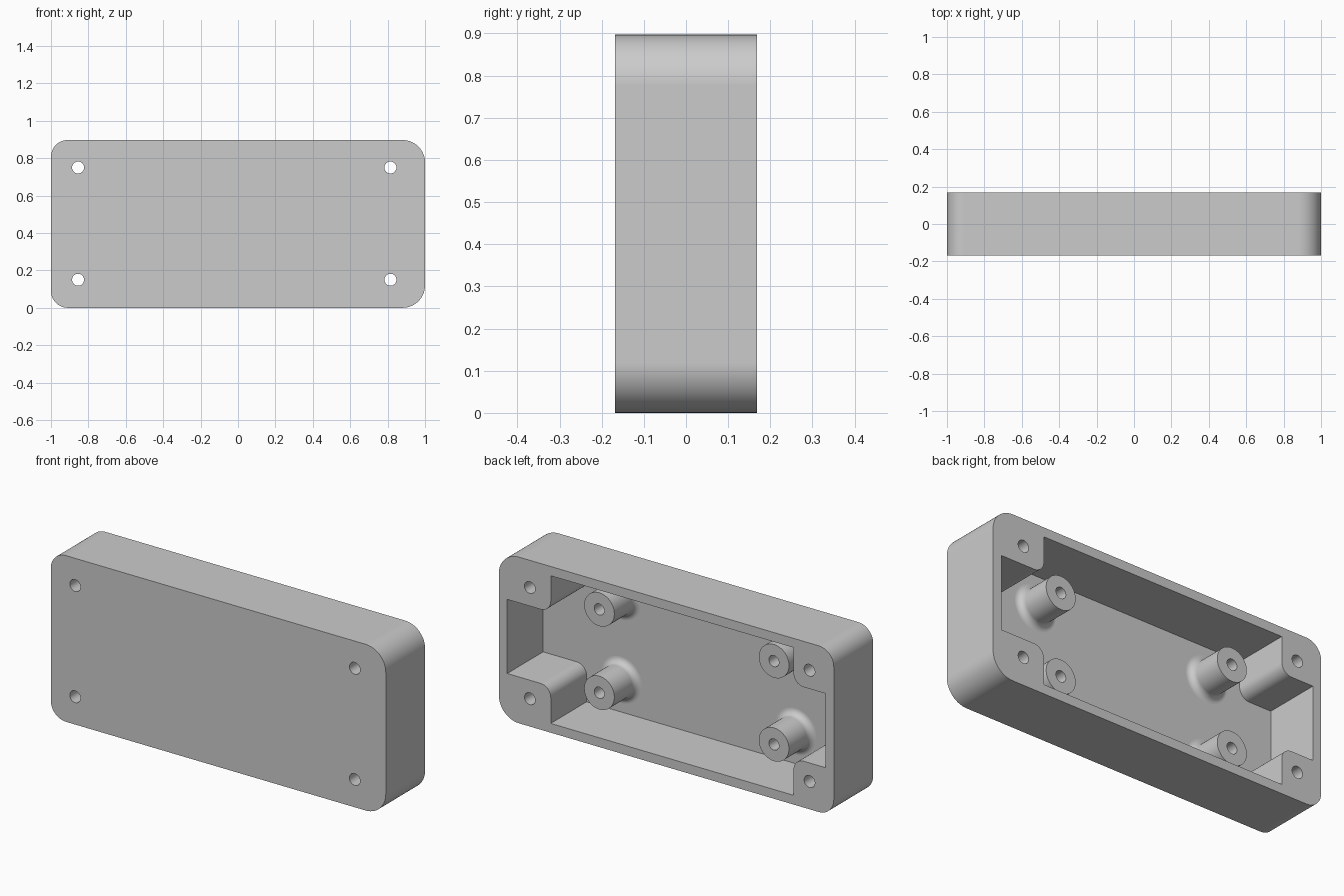
import bpy, bmesh, math
from mathutils import Vector

cube = bpy.data.objects.get("Cube")
if cube:
    bpy.data.objects.remove(cube, do_unlink=True)

WIDTH, HEIGHT = 2.0, 0.897
FRONT, BACK = -0.168, 0.168
FLOOR = -0.138
WALL = 0.05
SCREW_X, SCREW_Z = (-0.855, 0.815), (0.15, 0.75)
BOSS_X, BOSS_Z = (-0.558, 0.485), (0.224, 0.674)

grey = bpy.data.materials.new("plain grey")
grey.use_nodes = True
grey.diffuse_color = (0.6, 0.6, 0.6, 1)
grey.node_tree.nodes["Principled BSDF"].inputs["Base Color"].default_value = grey.diffuse_color


def make_object(name, bm):
    bmesh.ops.recalc_face_normals(bm, faces=bm.faces)
    mesh = bpy.data.meshes.new(name)
    bm.to_mesh(mesh)
    bm.free()
    mesh.materials.append(grey)
    obj = bpy.data.objects.new(name, mesh)
    bpy.context.collection.objects.link(obj)
    return obj


def activate(obj):
    bpy.ops.object.select_all(action='DESELECT')
    obj.select_set(True)
    bpy.context.view_layer.objects.active = obj


def finish(obj):
    activate(obj)
    bpy.ops.object.shade_smooth_by_angle(angle=math.radians(30))
    mod = obj.modifiers.new("even shading", 'WEIGHTED_NORMAL')
    mod.keep_sharp = True


def rounded(corners, steps=14):
    """Round each (x, z, radius) right-angled corner of an outline."""
    outline = []
    for i, (x, z, r) in enumerate(corners):
        p = Vector((x, z))
        if not r:
            outline.append(p)
            continue
        a = (Vector(corners[i - 1][:2]) - p).normalized()
        b = (Vector(corners[(i + 1) % len(corners)][:2]) - p).normalized()
        for k in range(steps + 1):
            t = math.pi / 2 * k / steps
            outline.append(p + a * r * (1 - math.sin(t)) + b * r * (1 - math.cos(t)))
    return outline


def prism(name, outline, y0, y1):
    bm = bmesh.new()
    face = bm.faces.new([bm.verts.new((p.x, y0, p.y)) for p in outline])
    side = bmesh.ops.extrude_face_region(bm, geom=[face])
    verts = [g for g in side["geom"] if isinstance(g, bmesh.types.BMVert)]
    bmesh.ops.translate(bm, verts=verts, vec=(0, y1 - y0, 0))
    return make_object(name, bm)


def circle(cx, cz, r, n=32):
    angles = [2 * math.pi * k / n for k in range(n)]
    return [Vector((cx + r * math.cos(a), cz + r * math.sin(a))) for a in angles]


# Outer case, with larger rounds on one end
half = WIDTH / 2
case = prism("case", rounded([(-half, 0, 0.09), (half, 0, 0.12),
                              (half, HEIGHT, 0.12), (-half, HEIGHT, 0.09)]), FRONT, BACK)

# Cavity outline leaves a solid screw block in each corner
xa, xb = -half + WALL, half - WALL
xc, xd = -0.76, 0.69
za, zb = WALL, HEIGHT - WALL
zc, zd = 0.25, 0.65
r = 0.06
cavity = rounded([(xa, zc, 0), (xc, zc, r), (xc, za, 0), (xd, za, 0),
                  (xd, zc, r), (xb, zc, 0), (xb, zd, 0), (xd, zd, r),
                  (xd, zb, 0), (xc, zb, 0), (xc, zd, r), (xa, zd, 0)])
cutters = [prism("cavity_cutter", cavity, FLOOR, BACK + 0.1)]

# Screw holes run right through the corner blocks
for x in SCREW_X:
    for z in SCREW_Z:
        cutters.append(prism("screw_hole_cutter", circle(x, z, 0.032), FRONT - 0.1, BACK + 0.1))

activate(case)
for cutter in cutters:
    mod = case.modifiers.new("cut", 'BOOLEAN')
    mod.operation, mod.solver, mod.object = 'DIFFERENCE', 'EXACT', cutter
    bpy.ops.object.modifier_apply(modifier=mod.name)
    bpy.data.objects.remove(cutter, do_unlink=True)
finish(case)


# Hollow mounting posts with a flared foot on the floor
def mounting_post(name, x, z, radius=0.09, bore=0.03, flare=0.035, top=0.047, n=48, steps=10):
    profile = [(0, FLOOR + 0.001), (bore, FLOOR + 0.001), (bore, top), (radius, top)]
    for k in range(steps + 1):
        t = math.pi / 2 * k / steps
        profile.append((radius + flare * (1 - math.cos(t)), FLOOR + flare * (1 - math.sin(t))))
    bm = bmesh.new()
    verts = [bm.verts.new((x + d, y, z)) for d, y in profile]
    edges = [bm.edges.new(pair) for pair in zip(verts, verts[1:])]
    bmesh.ops.spin(bm, geom=verts + edges, cent=(x, 0, z), axis=(0, 1, 0),
                   angle=2 * math.pi, steps=n)
    bmesh.ops.remove_doubles(bm, verts=bm.verts, dist=0.0001)
    post = make_object(name, bm)
    # Open foot: make sure the rim faces the open back
    rim = max(post.data.polygons, key=lambda p: p.center.y)
    if rim.normal.y < 0:
        post.data.flip_normals()
    finish(post)


for x, side in zip(BOSS_X, ("right", "left")):
    for z, level in zip(BOSS_Z, ("lower", "upper")):
        mounting_post(f"{level}_{side}_mounting_post", x, z)
